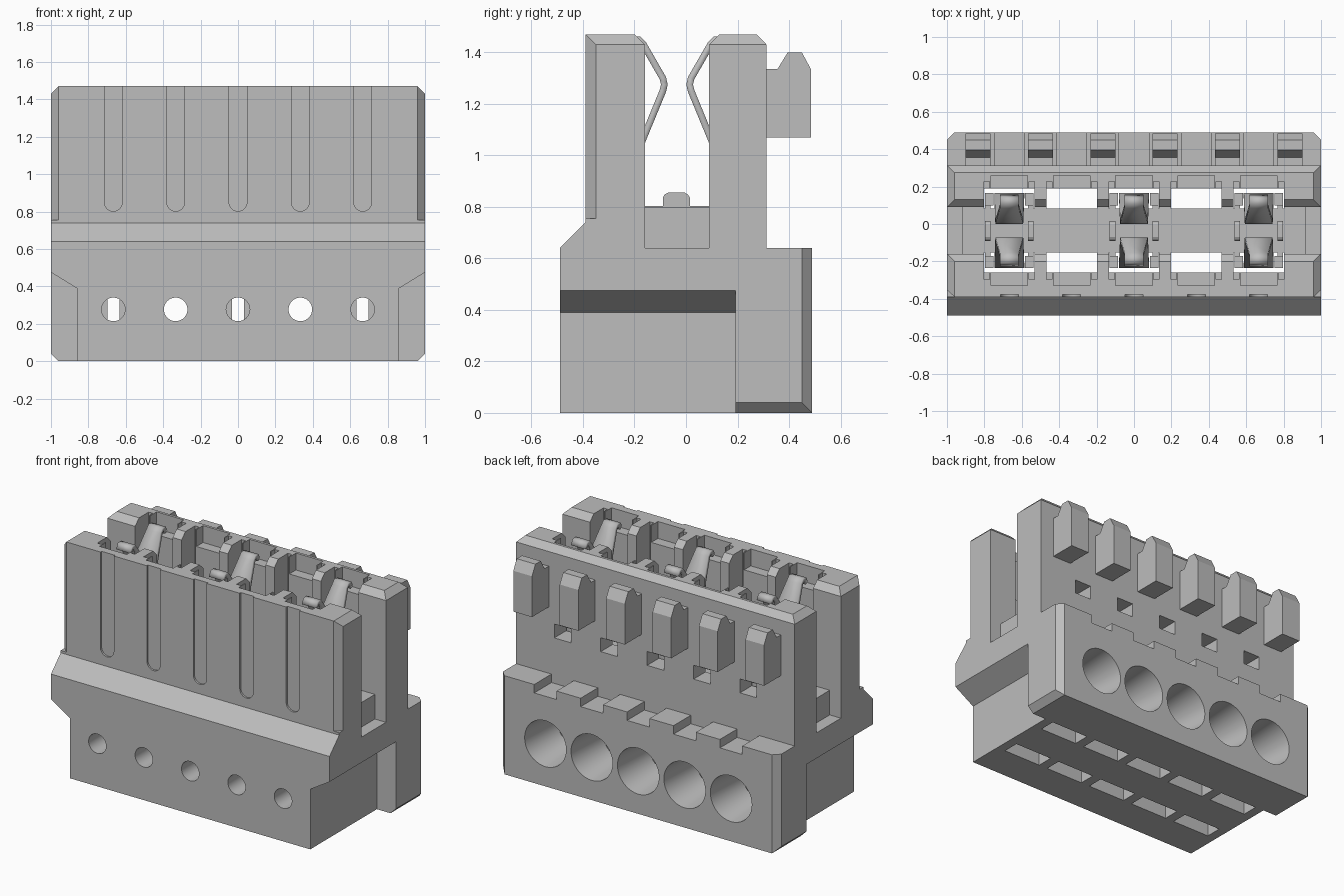
import bpy, bmesh, math
from mathutils import Matrix, Vector

cube = bpy.data.objects.get("Cube")
if cube:
    bpy.data.objects.remove(cube)

grey = bpy.data.materials.new("light grey plastic")
grey.use_nodes = True
GREY = (0.51, 0.51, 0.51, 1)
grey.diffuse_color = GREY
grey.node_tree.nodes["Principled BSDF"].inputs["Base Color"].default_value = GREY

PITCH = 1 / 3
PINS = [PITCH * i for i in (-2, -1, 0, 1, 2)]
CONTACTS = [PINS[0], PINS[2], PINS[4]]


def flip(y):
    """Mirror a depth about the middle of the mating channel."""
    return -0.07 - y


def prism(bm, pts, axis, lo, hi):
    """Extrude a 2D outline along an axis (the outline uses the other two, in order)."""
    def place(p, d):
        return {"x": (d, p[0], p[1]), "y": (p[0], d, p[1]), "z": (p[0], p[1], d)}[axis]
    a = [bm.verts.new(place(p, lo)) for p in pts]
    b = [bm.verts.new(place(p, hi)) for p in pts]
    n = len(pts)
    faces = [bm.faces.new(a), bm.faces.new(b)]
    for i in range(n):
        j = (i + 1) % n
        faces.append(bm.faces.new((a[i], a[j], b[j], b[i])))
    bmesh.ops.recalc_face_normals(bm, faces=faces)


def box(bm, x0, x1, y0, y1, z0, z1):
    prism(bm, [(x0, y0), (x1, y0), (x1, y1), (x0, y1)], "z", z0, z1)


def bore(bm, x, z, y0, y1, r0, r1):
    """Round hole along y, radius r0 at y0 and r1 at y1."""
    m = Matrix.Translation((x, (y0 + y1) / 2, z)) @ Matrix.Rotation(-math.pi / 2, 4, "X")
    bmesh.ops.create_cone(bm, cap_ends=True, segments=40, radius1=r0, radius2=r1,
                          depth=y1 - y0, matrix=m)


def make(name, bm):
    me = bpy.data.meshes.new(name)
    bm.to_mesh(me)
    bm.free()
    ob = bpy.data.objects.new(name, me)
    bpy.context.collection.objects.link(ob)
    me.materials.append(grey)
    return ob


def cut(target, build):
    bm = bmesh.new()
    build(bm)
    cutter = make("cutter", bm)
    cutter.hide_render = True
    mod = target.modifiers.new("cut", "BOOLEAN")
    mod.operation = "DIFFERENCE"
    mod.solver = "EXACT"
    mod.object = cutter
    bpy.context.view_layer.objects.active = target
    bpy.ops.object.modifier_apply(modifier=mod.name)
    bpy.data.objects.remove(cutter)


# Housing: side profile with two walls and a channel between them
bm = bmesh.new()
prism(bm, [(-.49, 0), (.49, 0), (.49, .64), (.313, .64), (.313, 1.43), (.275, 1.47),
           (.13, 1.47), (.09, 1.43), (.09, .80), (-.16, .80), (-.16, 1.43), (-.20, 1.47),
           (-.39, 1.47), (-.39, .74), (-.49, .64)], "x", -1, 1)
housing = make("housing", bm)


# End cuts, the same on both sides
def undercuts(bm):
    for s in (-1, 1):
        prism(bm, [(s * x, z) for x, z in
                   [(.862, -.1), (.862, .39), (1, .475), (1.1, .536), (1.1, -.1)]], "y", -.6, .193)


def bottom_chamfers(bm):
    for s in (-1, 1):
        prism(bm, [(s * .86, -.1), (s * 1.1, -.1), (s * 1.1, .14)], "y", .1, .6)


def corner_chamfers(bm):
    for s in (-1, 1):
        prism(bm, [(s * .86, .59), (s * 1.1, .59), (s * 1.1, .35)], "z", -.1, .75)
        prism(bm, [(s * .86, -.49), (s * 1.1, -.49), (s * 1.1, -.25)], "z", .755, 1.6)


def top_chamfers(bm):
    for s in (-1, 1):
        prism(bm, [(s * .86, 1.57), (s * 1.1, 1.57), (s * 1.1, 1.33)], "y", -.6, .6)


def channel_ends(bm):
    for s in (-1, 1):
        box(bm, *sorted((s * .92, s * 1.1)), -.16, .09, .64, 1.0)


# Contact cavities and openings, repeated at every position
def both_walls(bm, x0, x1, y0, y1, z0, z1):
    box(bm, x0, x1, y0, y1, z0, z1)
    box(bm, x0, x1, flip(y1), flip(y0), z0, z1)


def cavities(bm):
    for x in PINS:
        both_walls(bm, x - .135, x + .135, .083, .19, -.1, 1.6)


def side_reliefs(bm):
    for x in PINS:
        for s in (-1, 1):
            a, b = sorted((x + s * .105, x + s * .135))
            both_walls(bm, a, b, .15, .228, .9, 1.6)


def lead_ins(bm):
    for x in PINS:
        both_walls(bm, x - .098, x + .098, .15, .258, 1.36, 1.6)


def windows(bm):
    for x in PINS:
        box(bm, x - .06, x + .06, .15, .4, .88, .97)


def test_holes(bm):
    for x in PINS:
        bore(bm, x, .277, -.6, .3, .063, .063)


def wire_funnels(bm):
    for x in PINS:
        bore(bm, x, .277, .13, .50, .12, .15)


def top_notches(bm):
    for x in PINS:
        box(bm, x - .08, x + .08, .313, .6, .585, .8)


def front_grooves(bm):
    for x in PINS:
        arc = [(x + .048 * math.cos(a), .85 + .048 * math.sin(a))
               for a in [math.pi + math.pi * i / 12 for i in range(13)]]
        prism(bm, arc + [(x + .048, 1.6), (x - .048, 1.6)], "y", -.5, -.378)


for step in (channel_ends, undercuts, bottom_chamfers, corner_chamfers, top_chamfers, cavities,
             side_reliefs, lead_ins, windows, test_holes, wire_funnels, top_notches,
             front_grooves):
    cut(housing, step)

# Coding lugs along the back wall
bm = bmesh.new()
for i in range(6):
    x = PITCH * (i - 2.5)
    prism(bm, [(.305, 1.07), (.485, 1.07), (.485, 1.335), (.45, 1.40), (.395, 1.40),
               (.355, 1.335), (.305, 1.335)], "x", x - .067, x + .067)
lugs = make("coding_lugs", bm)

# Bent contact springs, a facing pair at every second position
bm = bmesh.new()
path = [(.152, .45, .08), (.152, .93, .08), (.02, 1.25, .075), (.014, 1.275, .074),
        (.02, 1.30, .072), (.095, 1.43, .05), (.112, 1.45, .05), (.132, 1.448, .05),
        (.145, 1.42, .05)]
for cx in CONTACTS:
    for side in (lambda y: y, flip):
        rows = [[bm.verts.new((cx + s * w, side(y), z)) for s in (-1, 1)] for y, z, w in path]
        for a, b in zip(rows, rows[1:]):
            bm.faces.new((a[0], a[1], b[1], b[0]))
bmesh.ops.recalc_face_normals(bm, faces=bm.faces[:])
springs = make("contact_springs", bm)
mod = springs.modifiers.new("thickness", "SOLIDIFY")
mod.thickness = .026
mod.offset = 0

# Contact cages: collar bars, rounded ears and clamp plates
bm = bmesh.new()
for cx in CONTACTS:
    for s in (-1, 1):
        a, b = sorted((cx + s * .10, cx + s * .13))
        box(bm, a, b, -.235, .165, .60, .803)
        prism(bm, [(-.09, .79), (.015, .79), (.015, .835), (.008, .848), (-.005, .855),
                   (-.07, .855), (-.083, .848), (-.09, .835)], "x", a, b)
        for y0, y1 in ((.10, .165), (flip(.165), flip(.10))):
            c, d = sorted((cx + s * .085, cx + s * .13))
            box(bm, c, d, y0, y1, .55, 1.02)
        a, b = sorted((cx + s * .032, cx + s * .07))
        both_walls(bm, a, b, .09, .165, .2, .50)
cages = make("contact_cages", bm)

# Keep sharp edges, smooth the round bores
for ob in (housing, springs):
    bpy.ops.object.select_all(action="DESELECT")
    ob.select_set(True)
    bpy.context.view_layer.objects.active = ob
    bpy.ops.object.shade_smooth_by_angle(angle=math.radians(30))
